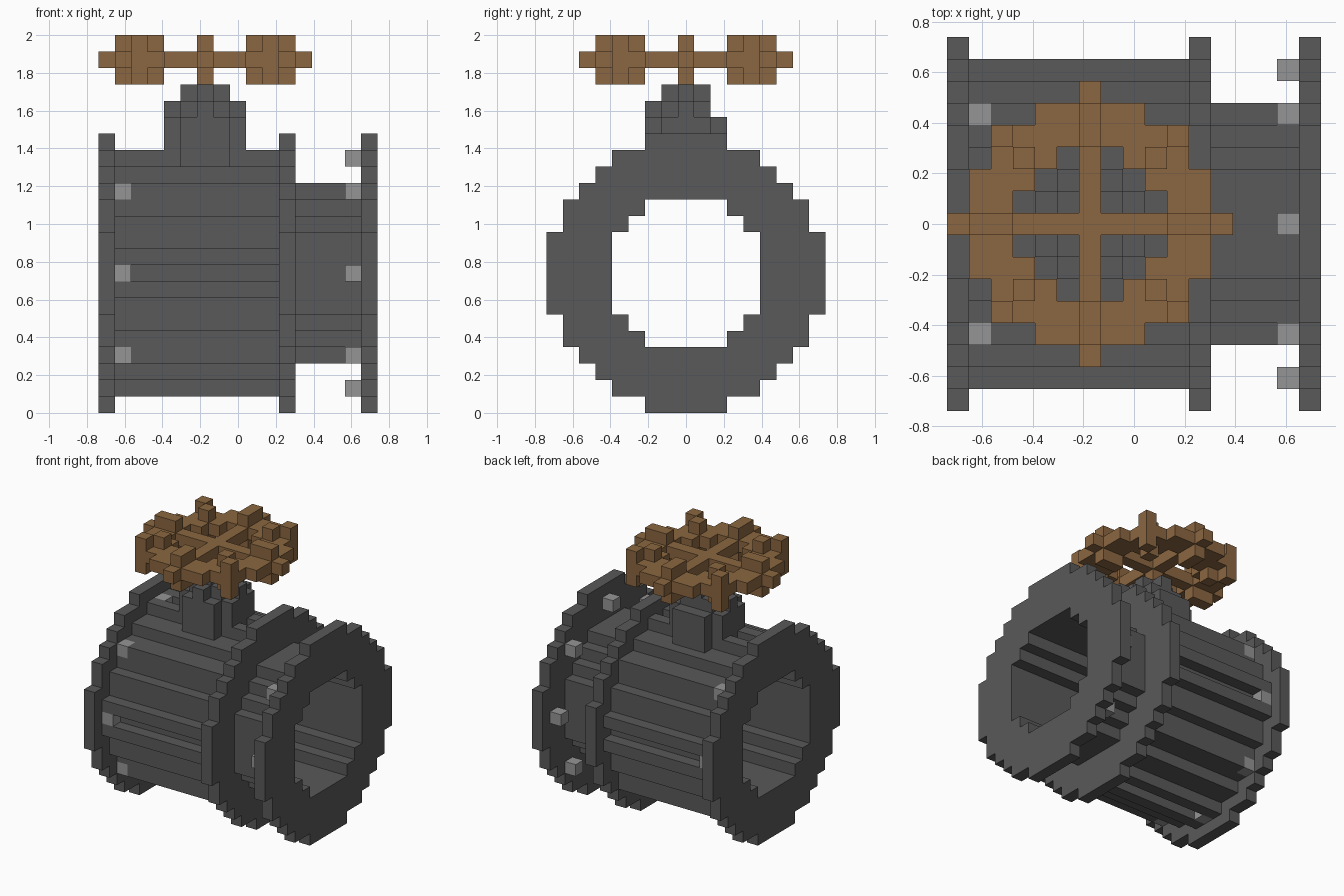
import bpy, bmesh
from mathutils import Vector

if "Cube" in bpy.data.objects:
    bpy.data.objects.remove(bpy.data.objects["Cube"], do_unlink=True)

S = 2 / 23          # edge length of one block
MID = 8             # block row on the pipe axis


def material(name, rgb):
    m = bpy.data.materials.new(name)
    m.use_nodes = True
    m.diffuse_color = (*rgb, 1)
    m.node_tree.nodes["Principled BSDF"].inputs["Base Color"].default_value = (*rgb, 1)
    return m


IRON = material("dark iron", (0.10, 0.10, 0.10))
STEEL = material("light steel", (0.30, 0.30, 0.30))
BRASS = material("brown metal", (0.26, 0.135, 0.052))


def blocks(name, cells, mat, x0=0.0, length=1):
    """Skin a set of (x, y, z) blocks with outer faces only; length stretches them along x."""
    bm = bmesh.new()
    verts = {}

    def vert(p):
        if p not in verts:
            x, y, z = p
            verts[p] = bm.verts.new(Vector((x0 - 8.5 + x * length, y - 0.5, z)) * S)
        return verts[p]

    for c in sorted(cells):
        for axis in range(3):
            for side in (0, 1):
                step = list(c)
                step[axis] += 1 if side else -1
                if tuple(step) in cells:
                    continue
                u, v = (axis + 1) % 3, (axis + 2) % 3
                loop = []
                for a, b in ((0, 0), (1, 0), (1, 1), (0, 1)):
                    p = list(c)
                    p[axis] += side
                    p[u] += a
                    p[v] += b
                    loop.append(vert(tuple(p)))
                bm.faces.new(loop if side else loop[::-1])
    mesh = bpy.data.meshes.new(name)
    bm.to_mesh(mesh)
    bm.free()
    mesh.materials.append(mat)
    ob = bpy.data.objects.new(name, mesh)
    bpy.context.collection.objects.link(ob)
    return ob


def disc(halves):
    """Stepped disc: half width of each row, from the middle row outwards."""
    return {(a, b) for b in range(1 - len(halves), len(halves))
            for a in range(-halves[abs(b)], halves[abs(b)] + 1)}


def around(points):
    """Repeat points in all eight symmetric positions."""
    return {(sa * p, sb * q) for a, b in points for p, q in ((a, b), (b, a))
            for sa in (-1, 1) for sb in (-1, 1)}


def pipe(name, section, x0, length):
    return blocks(name, {(0, y, MID + z) for y, z in section}, IRON, x0, length)


# Pipe sections
bore = disc([4, 4, 4, 3, 2])
flange = disc([8, 8, 8, 7, 7, 6, 5, 4, 2]) - bore
ribs = around([(7, 1), (6, 3), (5, 5)])
body = (disc([6, 6, 6, 5, 5, 4, 2]) | ribs) - bore
bolt_spots = around([(7, 0), (5, 5)])

pipe("right_flange", flange, 0, 1)
pipe("body_bolt_ring", body - bolt_spots, 1, 1)
pipe("ribbed_body", body, 2, 9)
pipe("middle_flange", flange, 11, 1)
pipe("narrow_pipe", disc([5, 5, 5, 4, 3, 2]) - bore, 12, 4)
pipe("left_flange", flange, 16, 1)

# Bolts on the inner sides of the end flanges
for name, x in (("right_bolts", 1), ("left_bolts", 15)):
    blocks(name, {(x, y, MID + z) for y, z in bolt_spots}, STEEL)

# Neck on top of the body
CX = 6
layers = {z: disc([2, 2, 1]) for z in (15, 16, 17)}
layers[18] = disc([2, 1, 0]) - {(0, 2)}
layers[19] = disc([1, 0])
neck = {(CX + x, y, z) for z, cells in layers.items() for x, y in cells
        if z > 15 or abs(y) != 1}
blocks("valve_neck", neck, IRON)

# Hand wheel: flat ring with four spokes, raised knobs above and below
spokes = {p for i in range(-6, 7) for p in ((i, 0), (0, i))}
openings = {(x, y) for x in range(-3, 4) for y in range(-3, 4)
            if x and y and abs(x) + abs(y) <= 4}
ring = (disc([5, 5, 5, 4, 4, 2]) - openings) | spokes
knobs = around([(4, 0), (5, 0), (3, 3), (4, 4)])
wheel = {(CX + x, y, 21) for x, y in ring}
wheel |= {(CX + x, y, z) for x, y in knobs for z in (20, 22)}
wheel.add((CX, 0, 20))
blocks("hand_wheel", wheel, BRASS)
